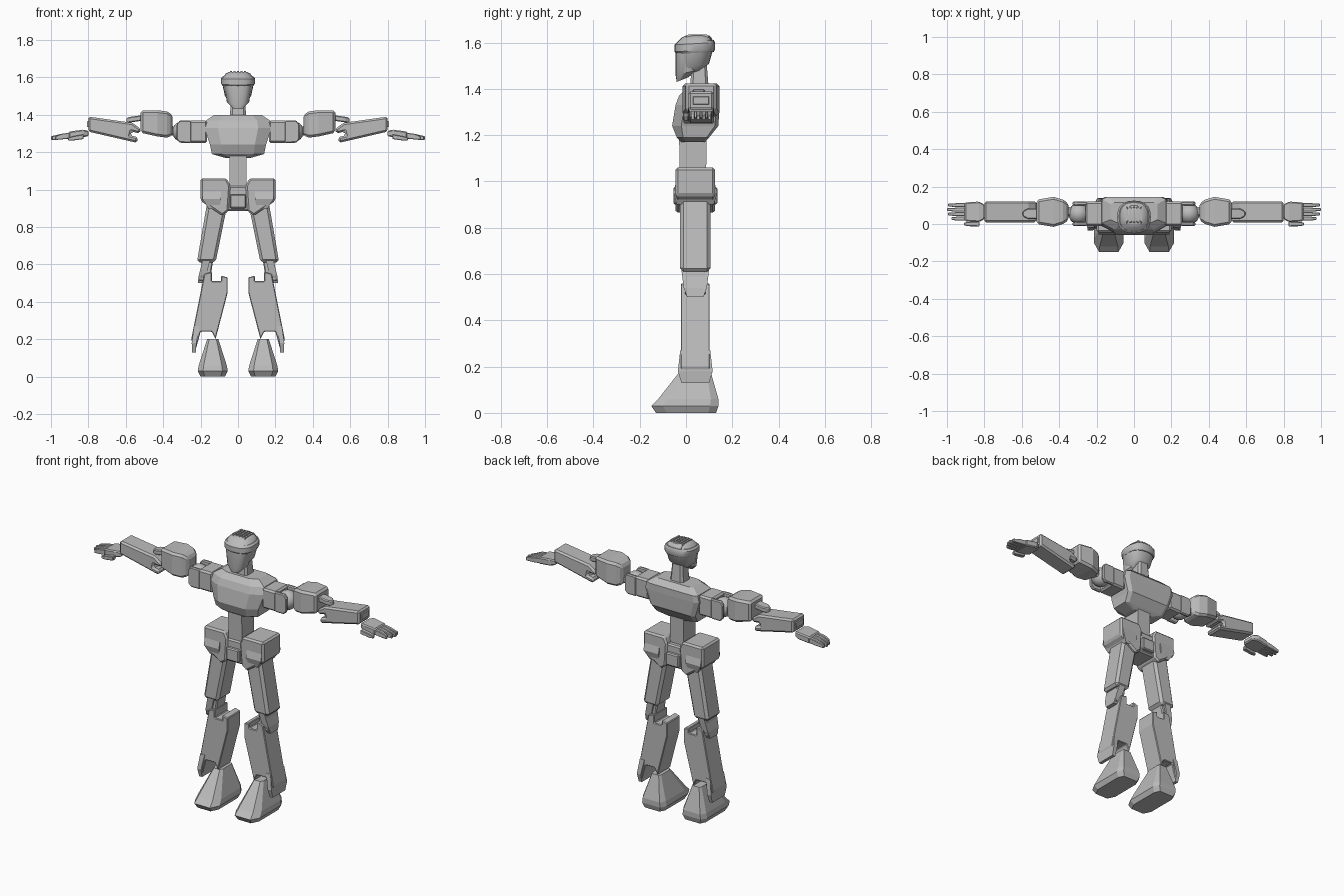
import bpy, bmesh, math

cube = bpy.data.objects.get("Cube")
if cube:
    bpy.data.objects.remove(cube, do_unlink=True)

grey = bpy.data.materials.new("plain grey")
grey.use_nodes = True
grey.diffuse_color = (.5, .5, .5, 1)
grey.node_tree.nodes["Principled BSDF"].inputs["Base Color"].default_value = grey.diffuse_color

LEG_Y = .04
ARM_Y = .065


def cut_square(front, back):
    """Square outline with its front and back corners cut off."""
    return [(-front, -1), (front, -1), (1, -front), (1, back),
            (back, 1), (-back, 1), (-1, back), (-1, -front)]


def soft_square(count):
    """Rounded square outline."""
    outline = []
    for i in range(count):
        angle = math.tau * i / count
        outline.append([math.copysign(abs(wave) ** .8, wave)
                        for wave in (math.cos(angle), math.sin(angle))])
    return outline


def finish(name, bm, bevel=0, smooth=False):
    bmesh.ops.recalc_face_normals(bm, faces=bm.faces)
    mesh = bpy.data.meshes.new(name)
    bm.to_mesh(mesh)
    bm.free()
    mesh.materials.append(grey)
    part = bpy.data.objects.new(name, mesh)
    bpy.context.collection.objects.link(part)
    if bevel:
        chamfer = part.modifiers.new("chamfer", 'BEVEL')
        chamfer.width = bevel
        chamfer.segments = 1
        chamfer.limit_method = 'ANGLE'
    if smooth:
        bpy.ops.object.select_all(action='DESELECT')
        part.select_set(True)
        bpy.context.view_layer.objects.active = part
        bpy.ops.object.shade_smooth_by_angle(angle=math.radians(35))


def skin(name, rings, bevel=0, smooth=False):
    """Closed surface through rings of points."""
    bm = bmesh.new()
    rings = [[bm.verts.new(point) for point in ring] for ring in rings]
    for low, high in zip(rings, rings[1:]):
        for i in range(len(low)):
            bm.faces.new((low[i - 1], low[i], high[i], high[i - 1]))
    bm.faces.new(rings[0])
    bm.faces.new(rings[-1])
    finish(name, bm, bevel, smooth)


def stack(name, sections, outline, centre=0, lean=0, smooth=False):
    """Upright form; a section is height, half width, front and back."""
    rings = []
    for height, half, front, back in sections:
        middle, depth = (front + back) / 2, (back - front) / 2
        rings.append([(centre + half * u, middle + depth * v, height + lean * (v + 1) / 2)
                      for u, v in outline])
    skin(name, rings, smooth=smooth)


def limb(name, side, y, stations, bevel=0):
    """Square-ended bar; a station is x, z, thickness and depth."""
    first, last = stations[0], stations[-1]
    upright = abs(last[1] - first[1]) > abs(last[0] - first[0])
    rings = []
    for x, z, thickness, depth in stations:
        ring = []
        for u, v in ((-1, -1), (1, -1), (1, 1), (-1, 1)):
            offset = u * thickness / 2
            dx, dz = (offset, 0) if upright else (0, offset)
            ring.append((side * (x + dx), y + v * depth / 2, z + dz))
        rings.append(ring)
    skin(name, rings, bevel)


def prism(name, side, y, depth, profile, bevel):
    """Front outline pushed through the given depth."""
    skin(name, [[(side * x, y + end * depth / 2, z) for x, z in profile]
                for end in (-1, 1)], bevel)


def ball(name, location, radius):
    bm = bmesh.new()
    bmesh.ops.create_uvsphere(bm, u_segments=20, v_segments=12, radius=radius)
    bmesh.ops.translate(bm, verts=bm.verts, vec=location)
    finish(name, bm, smooth=True)


# Head
round_outline = soft_square(20)
stack("skull", [(1.46, .04, -.02, .07), (1.49, .07, -.03, .1), (1.56, .085, -.04, .12)],
      round_outline, lean=.02, smooth=True)
stack("face", [(1.43, .03, -.04, .01), (1.46, .06, -.045, .05), (1.56, .075, -.045, .06)],
      round_outline, lean=.02, smooth=True)
stack("helmet_band", [(1.55, .083, -.04, .12), (1.56, .09, -.05, .125),
                      (1.59, .09, -.05, .125), (1.6, .08, -.04, .12)],
      round_outline, lean=.01, smooth=True)
stack("helmet_dome", [(1.6, .08, -.04, .12), (1.62, .065, -.02, .11), (1.63, .045, 0, .1)],
      round_outline, smooth=True)
for i in range(5):
    stack("helmet_vent_%d" % (i + 1), [(1.61, .007, -.015, .11), (1.635, .005, .01, .09)],
          cut_square(.7, .7), centre=(i - 2) * .019)
stack("neck", [(1.38, .045, .015, .1), (1.5, .035, .025, .09)], cut_square(.7, .7))

# Torso
stack("chest", [(1.17, .07, -.02, .08), (1.19, .14, -.04, .1), (1.24, .15, -.06, .14),
                (1.33, .18, -.045, .145), (1.37, .17, -.03, .145), (1.4, .125, 0, .115)],
      cut_square(.6, .85))
limb("waist", 1, .03, [(0, .95, .09, .11), (0, 1.2, .09, .12)])

# Pelvis
limb("pelvis_core", 1, LEG_Y, [(0, .885, .12, .15), (0, 1.02, .12, .15)], bevel=.008)
for label, y in (("front", -.03), ("back", .11)):
    limb("pelvis_%s_plate" % label, 1, y, [(0, .9, .085, .05), (0, .975, .085, .05)], bevel=.006)

for label, side in (("left_", 1), ("right_", -1)):
    # Hip
    prism(label + "hip", side, LEG_Y, .17, [(.04, 1.02), (.06, 1.06), (.2, 1.06), (.2, .94),
                                            (.085, .86), (.05, .885)], bevel=.01)
    limb(label + "hip_flap", side, LEG_Y, [(.13, .9, .06, .16), (.14, .95, .1, .19),
                                           (.14, .99, .1, .17)])

    # Leg
    limb(label + "thigh", side, LEG_Y, [(.17, .61, .1, .13), (.11, .93, .11, .13)], bevel=.015)
    limb(label + "knee_link", side, LEG_Y, [(.18, .51, .06, .09), (.16, .64, .06, .09)], bevel=.006)
    limb(label + "knee_guard", side, LEG_Y, [(.2, .5, .03, .07), (.19, .54, .04, .1),
                                             (.17, .62, .04, .12)])
    prism(label + "shin", side, LEG_Y, .125,
          [(.18, .55), (.14, .56), (.14, .51), (.09, .51), (.09, .54), (.055, .53), (.055, .45),
           (.12, .2), (.14, .24), (.2, .24), (.23, .13), (.25, .2)], bevel=.004)
    limb(label + "ankle_guard", side, LEG_Y, [(.235, .13, .02, .12), (.235, .18, .025, .15),
                                              (.22, .27, .03, .13)])
    stack(label + "foot", [(0, .065, -.13, .13), (.03, .08, -.15, .14), (.06, .075, -.12, .14),
                           (.2, .03, -.01, .1)], cut_square(.65, .75), centre=side * .135)

    # Shoulder socket, held between two plates, and its joint
    limb(label + "shoulder_block", side, LEG_Y + .015, [(.165, 1.31, .12, .13),
                                                        (.26, 1.31, .12, .13)], bevel=.01)
    for place, y in (("front", 0), ("back", .11)):
        limb(label + "shoulder_%s_plate" % place, side, y,
             [(.25, 1.31, .12, .02), (.31, 1.31, .12, .02), (.328, 1.31, .08, .02)], bevel=.005)
    ball(label + "shoulder_ball", (side * .295, .055, 1.31), radius=.056)
    limb(label + "shoulder_rod", side, ARM_Y, [(.31, 1.31, .05, .05), (.41, 1.32, .05, .05)], bevel=.01)

    # Upper arm and elbow
    limb(label + "upper_arm", side, ARM_Y, [(.35, 1.345, .11, .09), (.38, 1.348, .14, .13),
                                            (.43, 1.354, .14, .16), (.52, 1.364, .12, .13)], bevel=.012)
    limb(label + "elbow_link", side, ARM_Y - .01, [(.46, 1.39, .03, .055), (.57, 1.375, .03, .055),
                                                   (.595, 1.37, .03, .025)], bevel=.005)

    # Forearm with a notched elbow end
    prism(label + "forearm", side, ARM_Y, .112,
          [(.565, 1.357), (.8, 1.39), (.8, 1.31), (.54, 1.25), (.535, 1.28), (.575, 1.29),
           (.57, 1.31), (.525, 1.3), (.52, 1.325)], bevel=.01)
    limb(label + "wrist_socket", side, ARM_Y, [(.79, 1.35, .04, .075), (.806, 1.35, .03, .065)])

    # Hand
    limb(label + "palm", side, ARM_Y, [(.8, 1.3, .03, .08), (.83, 1.3, .04, .11),
                                       (.905, 1.29, .04, .1)], bevel=.006)
    for i in range(4):
        y = ARM_Y + (i - 1.5) * .024
        reach = 1 - .006 * (i - 2) ** 2
        limb(label + "finger_%d" % (i + 1), side, y, [(.89, 1.29, .032, .021), (.945, 1.283, .03, .021),
                                                      (reach, 1.275, .02, .015)], bevel=.003)
    limb(label + "thumb", side, 0, [(.825, 1.283, .025, .025), (.88, 1.274, .023, .024),
                                    (.908, 1.27, .016, .016)], bevel=.003)
